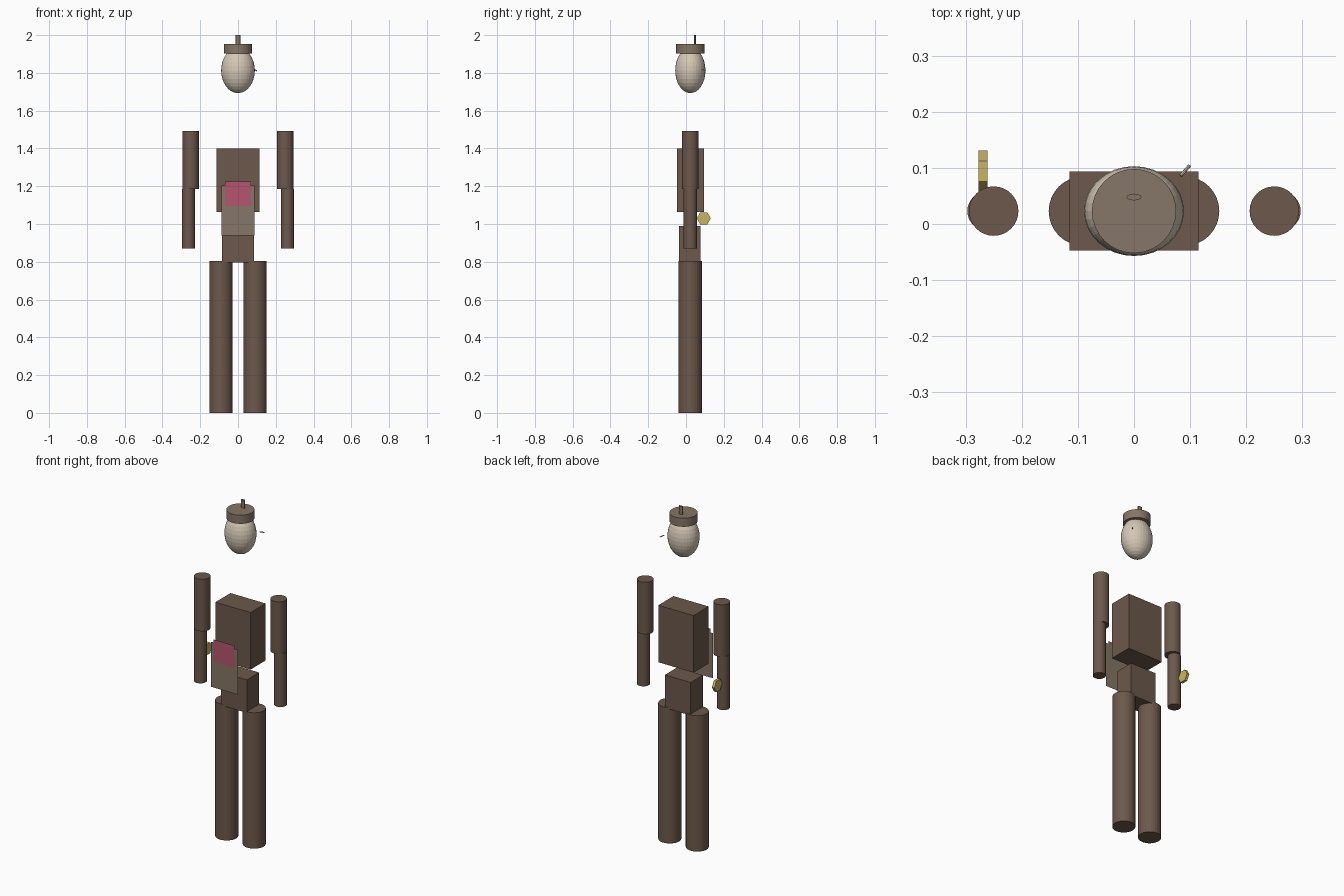
import bpy
from math import pi, radians
from mathutils import Vector

if "Cube" in bpy.data.objects:
    bpy.data.objects.remove(bpy.data.objects["Cube"])

CY = 0.023  # depth of the body's centre line


def material(name, rgb):
    m = bpy.data.materials.new(name)
    m.diffuse_color = (*rgb, 1)
    m.use_nodes = True
    m.node_tree.nodes["Principled BSDF"].inputs["Base Color"].default_value = m.diffuse_color
    return m


BROWN = material("brown", (0.15, 0.098, 0.07))
TAN = material("tan", (0.24, 0.18, 0.135))
CREAM = material("cream", (0.66, 0.57, 0.46))
PINK = material("pink", (0.46, 0.09, 0.16))
GOLD = material("gold", (0.58, 0.46, 0.12))


def finish(name, mat, scale=None):
    o = bpy.context.object
    o.name = name
    if scale:
        o.scale = scale
    o.data.materials.append(mat)
    return o


def box(name, x, y0, y1, z0, z1, mat):
    bpy.ops.mesh.primitive_cube_add(size=1, location=(0, (y0 + y1) / 2, (z0 + z1) / 2))
    return finish(name, mat, (2 * x, y1 - y0, z1 - z0))


def post(name, x, r, z0, z1, mat, y=CY, ry=None, sides=32):
    bpy.ops.mesh.primitive_cylinder_add(vertices=sides, radius=1, depth=1,
                                        location=(x, y, (z0 + z1) / 2))
    return finish(name, mat, (r, ry or r, z1 - z0))


def panel(name, x, y, z0, z1, mat):
    bpy.ops.mesh.primitive_plane_add(size=1, location=(0, y, (z0 + z1) / 2),
                                     rotation=(pi / 2, 0, 0))
    return finish(name, mat, (2 * x, z1 - z0, 1))


# Torso and pelvis
box("torso", 0.115, -0.047, 0.094, 1.063, 1.40, BROWN)
box("pelvis", 0.084, -0.037, 0.077, 0.795, 0.99, BROWN)

# Limbs on both sides
for side, s in (("right", -1), ("left", 1)):
    post(side + "_leg", s * 0.09, 0.062, 0, 0.803, BROWN)
    post(side + "_upper_arm", s * 0.25, 0.044, 1.185, 1.493, BROWN)
    post(side + "_forearm", s * 0.262, 0.035, 0.87, 1.186, BROWN)

# Apron sheet and pink patch floating in front
panel("apron", 0.088, -0.127, 0.938, 1.204, TAN)
panel("chest_patch", 0.068, -0.131, 1.094, 1.224, PINK)

# Head, cap and cap stem
bpy.ops.mesh.primitive_uv_sphere_add(segments=32, ring_count=16, radius=1,
                                     location=(0, CY, 1.813))
finish("head", CREAM, (0.089, 0.08, 0.12))
post("cap", 0, 0.075, 1.902, 1.953, TAN)
post("cap_stem", 0, 0.0135, 1.93, 2.0, TAN, y=0.048, ry=0.006, sides=12)

# Thin pin beside the head
a, b = Vector((0.083, 0.086, 1.819)), Vector((0.099, 0.104, 1.811))
bpy.ops.mesh.primitive_cylinder_add(vertices=8, radius=0.003, depth=(b - a).length,
                                    location=(a + b) / 2,
                                    rotation=(b - a).to_track_quat('Z', 'Y').to_euler())
finish("head_pin", CREAM)

# Hexagonal gold disc behind the right forearm
bpy.ops.mesh.primitive_cylinder_add(vertices=6, radius=0.037, depth=0.016,
                                    location=(-0.269, 0.094, 1.03),
                                    rotation=(0, radians(90), 0))
finish("gold_disc", GOLD)
